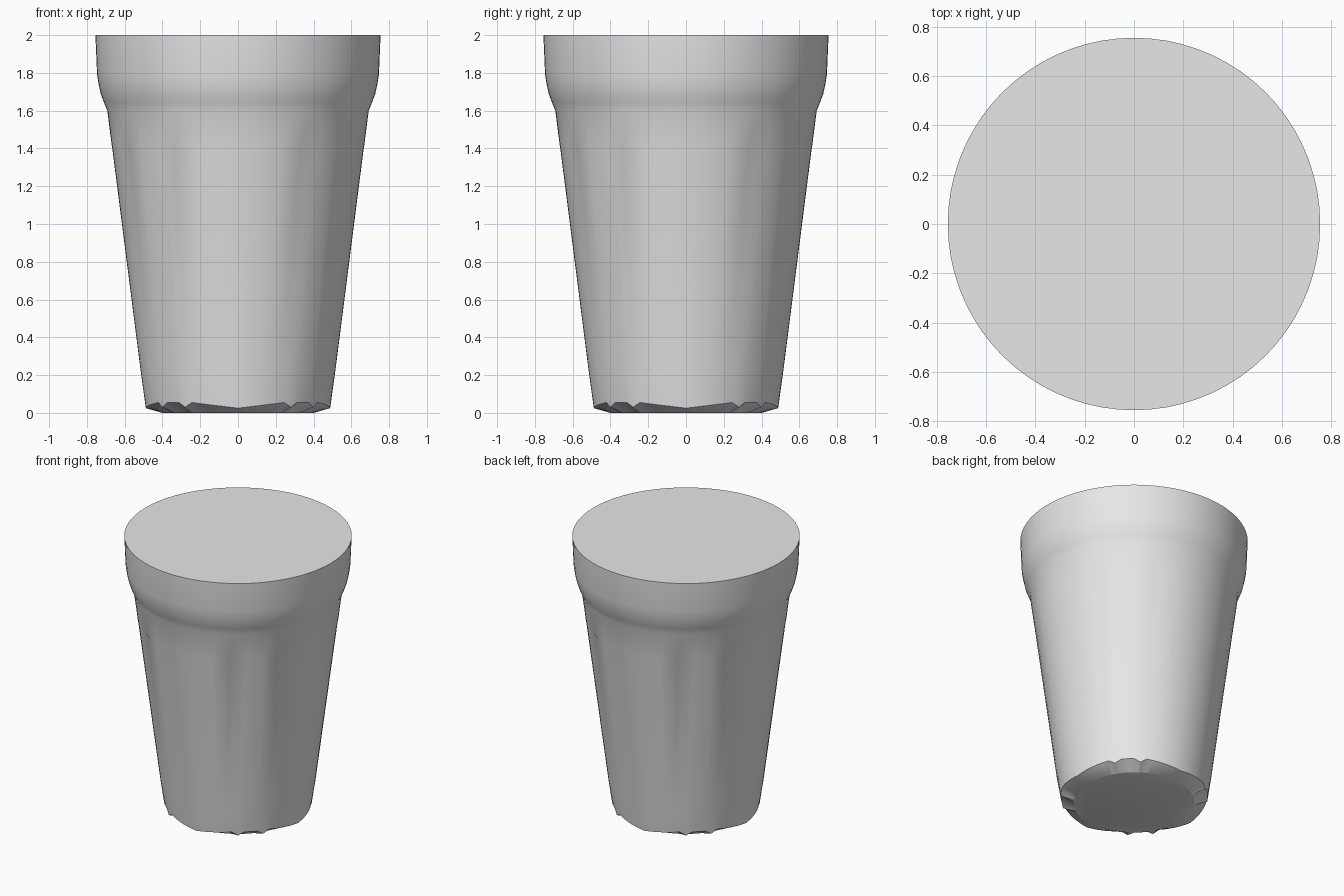
import bpy, bmesh, math

cube = bpy.data.objects.get("Cube")
if cube:
    bpy.data.objects.remove(cube, do_unlink=True)

SEGMENTS = 72
STEP = 360 // SEGMENTS

# Outer profile from base to mouth: radius, height
PROFILE = [(0.40, 0.0), (0.488, 0.05), (0.515, 0.22), (0.665, 1.395), (0.667, 1.405),
           (0.692, 1.6), (0.71, 1.645), (0.727, 1.69), (0.738, 1.74),
           (0.746, 1.79), (0.755, 2.0)]


def shaped(ring, degrees, radius, height):
    """Apply the wavy, chipped foot edge and the small wall nicks."""
    m = degrees % 90
    if ring == 1:
        height = 0.025 + 0.03 * min(m, 90 - m, 30) / 30
        if m in (35, 55):
            height = 0.03
    if ring == 3 and m in (30, 60):
        radius -= 0.006
    return radius, height


def make_cup():
    bm = bmesh.new()
    rings = []
    for i, (r, z) in enumerate(PROFILE):
        ring = []
        for s in range(SEGMENTS):
            radius, height = shaped(i, s * STEP, r, z)
            a = math.radians(s * STEP)
            ring.append(bm.verts.new((radius * math.cos(a), radius * math.sin(a), height)))
        rings.append(ring)
    # Wall
    for low, high in zip(rings, rings[1:]):
        for s in range(SEGMENTS):
            n = (s + 1) % SEGMENTS
            bm.faces.new((low[s], low[n], high[n], high[s]))
    # Flat base and closed top
    bm.faces.new(rings[0][::-1])
    bm.faces.new(rings[-1])
    mesh = bpy.data.meshes.new("cup_body")
    bm.to_mesh(mesh)
    bm.free()
    obj = bpy.data.objects.new("cup_body", mesh)
    bpy.context.collection.objects.link(obj)
    return obj


# Plain grey finish
grey = bpy.data.materials.new("light_grey")
grey.use_nodes = True
color = (0.8, 0.8, 0.8, 1.0)
grey.diffuse_color = color
grey.node_tree.nodes["Principled BSDF"].inputs["Base Color"].default_value = color

cup = make_cup()
cup.data.materials.append(grey)
bpy.context.view_layer.objects.active = cup
cup.select_set(True)
bpy.ops.object.shade_smooth_by_angle(angle=math.radians(30))
